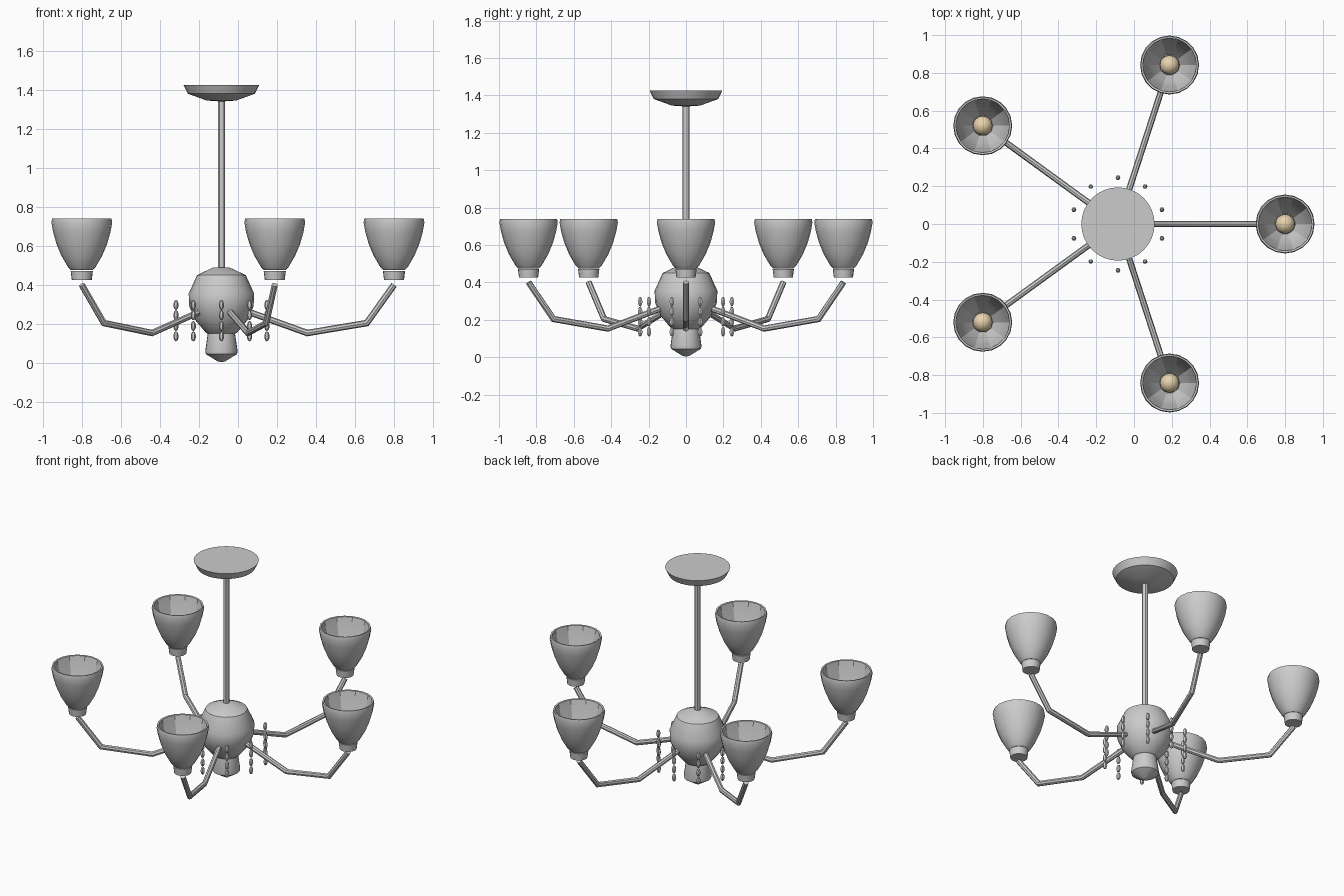
import bpy, bmesh, math
from mathutils import Vector, Matrix

if "Cube" in bpy.data.objects:
    bpy.data.objects.remove(bpy.data.objects["Cube"])

CX = -0.085          # axis of the fixture
REACH = 0.885        # axis to lamp distance


def finish(bm, name, smooth=True, mat=None):
    bmesh.ops.recalc_face_normals(bm, faces=bm.faces)
    me = bpy.data.meshes.new(name)
    bm.to_mesh(me)
    bm.free()
    ob = bpy.data.objects.new(name, me)
    bpy.context.collection.objects.link(ob)
    if mat:
        me.materials.append(mat)
    if smooth:
        bpy.ops.object.select_all(action='DESELECT')
        ob.select_set(True)
        bpy.context.view_layer.objects.active = ob
        bpy.ops.object.shade_smooth_by_angle(angle=math.radians(30))
    return ob


def lathe(bm, profile, n, x, y):
    """Spin (radius, z) points around a vertical axis at x, y."""
    rings = []
    for r, z in profile:
        if r == 0:
            rings.append([bm.verts.new((x, y, z))])
        else:
            rings.append([bm.verts.new((x + r * math.cos(2 * math.pi * i / n),
                                        y + r * math.sin(2 * math.pi * i / n), z)) for i in range(n)])
    for a, b in zip(rings, rings[1:]):
        for i in range(n):
            j = (i + 1) % n
            q = [a[i % len(a)], a[j % len(a)], b[j % len(b)], b[i % len(b)]]
            bm.faces.new(list(dict.fromkeys(q)))


def turned(name, profile, n, x, y, smooth=True, mat=None):
    bm = bmesh.new()
    lathe(bm, profile, n, x, y)
    return finish(bm, name, smooth, mat)


def tube(name, pts, radius, n, angle):
    """Mitred tube along (r, z) points, turned about the fixture axis."""
    bm = bmesh.new()
    P = [Vector((r, 0, z)) for r, z in pts]
    side = Vector((0, 1, 0))
    rings = []
    for k, p in enumerate(P):
        d1 = (p - P[k - 1]).normalized() if k else (P[1] - p).normalized()
        d2 = (P[k + 1] - p).normalized() if k < len(P) - 1 else d1
        t = (d1 + d2).normalized()
        up = side.cross(t) / max(t.dot(d1), 0.5)
        rings.append([bm.verts.new(p + radius * (side * math.cos(a) + up * math.sin(a)))
                      for a in (2 * math.pi * i / n for i in range(n))])
    for a, b in zip(rings, rings[1:]):
        for i in range(n):
            j = (i + 1) % n
            bm.faces.new((a[i], a[j], b[j], b[i]))
    bm.faces.new(rings[0])
    bm.faces.new(rings[-1])
    bm.transform(Matrix.Translation((CX, 0, 0)) @ Matrix.Rotation(angle, 4, 'Z'))
    return finish(bm, name)


glow = bpy.data.materials.new("warm_bulb")
glow.diffuse_color = (0.8, 0.65, 0.42, 1)
glow.use_nodes = True
glow.node_tree.nodes["Principled BSDF"].inputs["Base Color"].default_value = glow.diffuse_color

# ceiling plate, rod and central body
turned("ceiling_plate", [(0, 1.425), (0.194, 1.425), (0.172, 1.38), (0.075, 1.345), (0, 1.34)], 32, CX, 0)
turned("rod", [(0, 1.36), (0.018, 1.36), (0.018, 0.47), (0, 0.47)], 12, CX, 0)
turned("central_body", [(0, 0.49), (0.04, 0.49), (0.125, 0.45), (0.168, 0.355), (0.165, 0.29),
                        (0.135, 0.22), (0.08, 0.155), (0.07, 0.15), (0.083, 0.06), (0.08, 0.045),
                        (0.02, 0.008), (0, 0.003)], 24, CX, 0)

# five arms, each with holder, cup shade and bulb
for k in range(5):
    a = math.radians(72 * k)
    x, y = CX + REACH * math.cos(a), REACH * math.sin(a)
    tube(f"arm_{k}", [(0.11, 0.272), (0.44, 0.153), (0.745, 0.204), (REACH, 0.40)], 0.0165, 8, a)
    turned(f"lamp_holder_{k}", [(0, 0.472), (0.057, 0.472), (0.051, 0.425), (0, 0.425)], 20, x, y)
    bm = bmesh.new()
    # outer wall with rim
    lathe(bm, [(0, 0.475), (0.055, 0.475), (0.07, 0.49), (0.105, 0.55), (0.13, 0.61), (0.147, 0.67),
               (0.156, 0.72), (0.152, 0.74), (0.142, 0.738)], 20, x, y)
    # faceted inner wall
    lathe(bm, [(0.15, 0.738), (0.122, 0.62), (0.095, 0.555), (0.055, 0.492), (0, 0.49)], 10, x, y)
    finish(bm, f"shade_{k}")
    bm = bmesh.new()
    bmesh.ops.create_uvsphere(bm, u_segments=16, v_segments=10, radius=0.052,
                              matrix=Matrix.Translation((x, y, 0.54)))
    finish(bm, f"bulb_{k}", True, glow)

# ten hanging strands of faceted beads
for k in range(10):
    a = math.radians(18 + 36 * k)
    bm = bmesh.new()
    for z in (0.297, 0.245, 0.189, 0.136):
        lathe(bm, [(0, z + 0.026), (0.008, z + 0.021), (0.013, z + 0.006), (0.013, z - 0.008),
                   (0.008, z - 0.021), (0, z - 0.026)], 6, CX + 0.245 * math.cos(a), 0.245 * math.sin(a))
    finish(bm, f"crystal_strand_{k}", smooth=False)
